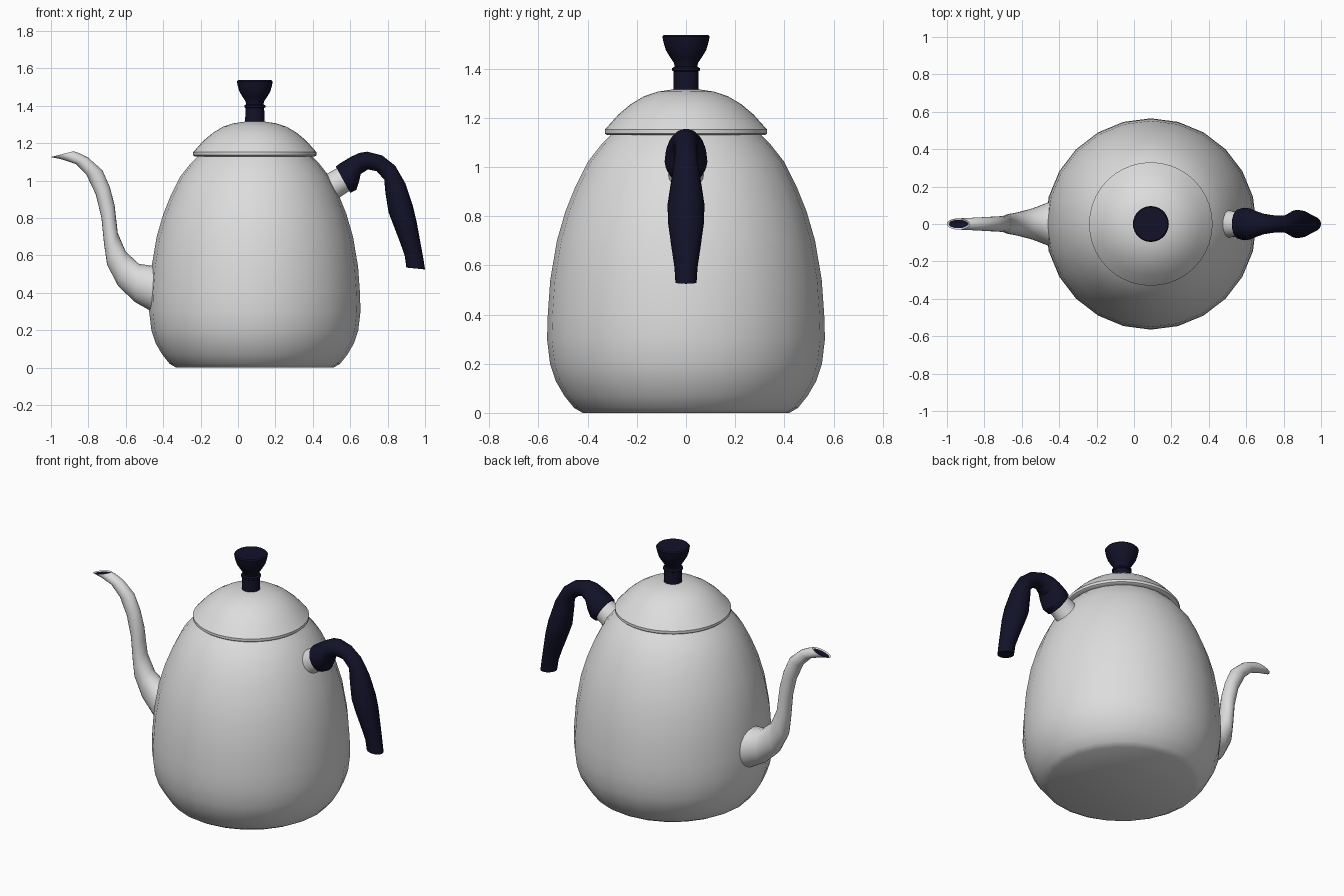
import bpy, bmesh, math
from mathutils import Vector

if "Cube" in bpy.data.objects:
    bpy.data.objects.remove(bpy.data.objects["Cube"])

AXIS_X = 0.09  # centre of the pot body


def material(name, rgb, roughness):
    m = bpy.data.materials.new(name)
    m.use_nodes = True
    m.diffuse_color = (*rgb, 1)
    shader = next(n for n in m.node_tree.nodes if n.type == 'BSDF_PRINCIPLED')
    shader.inputs["Base Color"].default_value = (*rgb, 1)
    shader.inputs["Roughness"].default_value = roughness
    return m


steel = material("pale grey metal", (0.72, 0.72, 0.72), 0.4)
navy = material("dark navy", (0.006, 0.006, 0.022), 0.5)


def finish(name, bm, mats):
    mesh = bpy.data.meshes.new(name)
    bm.to_mesh(mesh)
    bm.free()
    for m in mats:
        mesh.materials.append(m)
    mesh.shade_smooth()
    mesh.set_sharp_from_angle(angle=math.radians(38))
    obj = bpy.data.objects.new(name, mesh)
    bpy.context.collection.objects.link(obj)
    return obj


def skin(rings):
    """Bridge equal rings of points and cap both ends; returns the mesh and end cap."""
    bm = bmesh.new()
    loops = [[bm.verts.new(p) for p in ring] for ring in rings]
    n = len(loops[0])
    for a, b in zip(loops, loops[1:]):
        for i in range(n):
            j = (i + 1) % n
            bm.faces.new((a[i], a[j], b[j], b[i]))
    bm.faces.new(loops[0])
    cap = bm.faces.new(loops[-1])
    bmesh.ops.recalc_face_normals(bm, faces=bm.faces)
    return bm, cap


def lathe(name, profile, sides, mat):
    """Turn (radius, height) points about the pot's axis."""
    turn = [2 * math.pi * i / sides for i in range(sides)]
    rings = [[(AXIS_X + r * math.cos(t), r * math.sin(t), z) for t in turn]
             for r, z in profile]
    bm, _ = skin(rings)
    return finish(name, bm, [mat])


def loft(stations, sides):
    """Oval sections: two opposite edge points in the xz plane and a half width in y."""
    rings = []
    for x1, z1, x2, z2, w in stations:
        p, q = Vector((x1, 0, z1)), Vector((x2, 0, z2))
        mid, arm = (p + q) / 2, (p - q) / 2
        rings.append([mid + arm * math.cos(t) + Vector((0, w * math.sin(t), 0))
                      for t in (2 * math.pi * i / sides for i in range(sides))])
    return skin(rings)


# Pot body
lathe("pot_body", [(.42, 0), (.455, .02), (.495, .07), (.53, .13), (.553, .2),
                   (.565, .3), (.562, .4), (.552, .54), (.525, .7), (.49, .82),
                   (.45, .92), (.40, 1.02), (.345, 1.09), (.30, 1.135)], 24, steel)

# Domed lid with a short upright rim
lathe("lid", [(.29, 1.128), (.322, 1.13), (.33, 1.136), (.33, 1.152), (.318, 1.165),
              (.275, 1.213), (.225, 1.255), (.17, 1.288), (.115, 1.306), (.05, 1.316)],
      40, steel)

# Knob: collar, groove and flared cup
lathe("lid_knob", [(.052, 1.31), (.05, 1.388), (.056, 1.392), (.056, 1.402),
                   (.046, 1.408), (.05, 1.425), (.064, 1.445), (.082, 1.475),
                   (.091, 1.505), (.096, 1.53), (.09, 1.537)], 28, navy)

# Curved spout with a dark mouth
bm, mouth = loft([(-.41, .28, -.41, .55, .13), (-.47, .305, -.46, .545, .115),
                  (-.55, .35, -.53, .555, .085), (-.64, .435, -.60, .62, .063),
                  (-.70, .55, -.643, .72, .053), (-.716, .66, -.652, .80, .048),
                  (-.73, .80, -.66, .87, .044), (-.76, .925, -.685, .965, .041),
                  (-.81, 1.03, -.725, 1.055, .039), (-.87, 1.09, -.80, 1.122, .035),
                  (-.94, 1.113, -.85, 1.147, .032), (-1.0, 1.126, -.88, 1.157, .03)], 18)
bmesh.ops.inset_individual(bm, faces=[mouth], thickness=.007, depth=-.005)
mouth.material_index = 1
finish("spout", bm, [steel, navy])

# Metal socket joining handle to body
bm, _ = loft([(.40, .96, .50, .84, .08), (.465, 1.03, .535, .905, .072),
              (.56, 1.085, .625, .965, .066)], 20)
finish("handle_socket", bm, [steel])

# Arched grip that swells and tapers downwards
bm, _ = loft([(.523, 1.075, .60, .935, .08), (.545, 1.092, .632, .95, .087),
              (.60, 1.125, .646, .99, .083), (.645, 1.147, .656, 1.035, .07),
              (.69, 1.155, .695, 1.06, .055), (.77, 1.135, .742, 1.05, .045),
              (.84, 1.08, .782, 1.005, .046), (.895, .985, .788, .935, .058),
              (.935, .865, .805, .83, .075), (.955, .78, .83, .765, .073),
              (.975, .67, .87, .66, .058), (.99, .59, .892, .595, .047),
              (1.0, .525, .90, .535, .043)], 20)
finish("handle_grip", bm, [navy])
